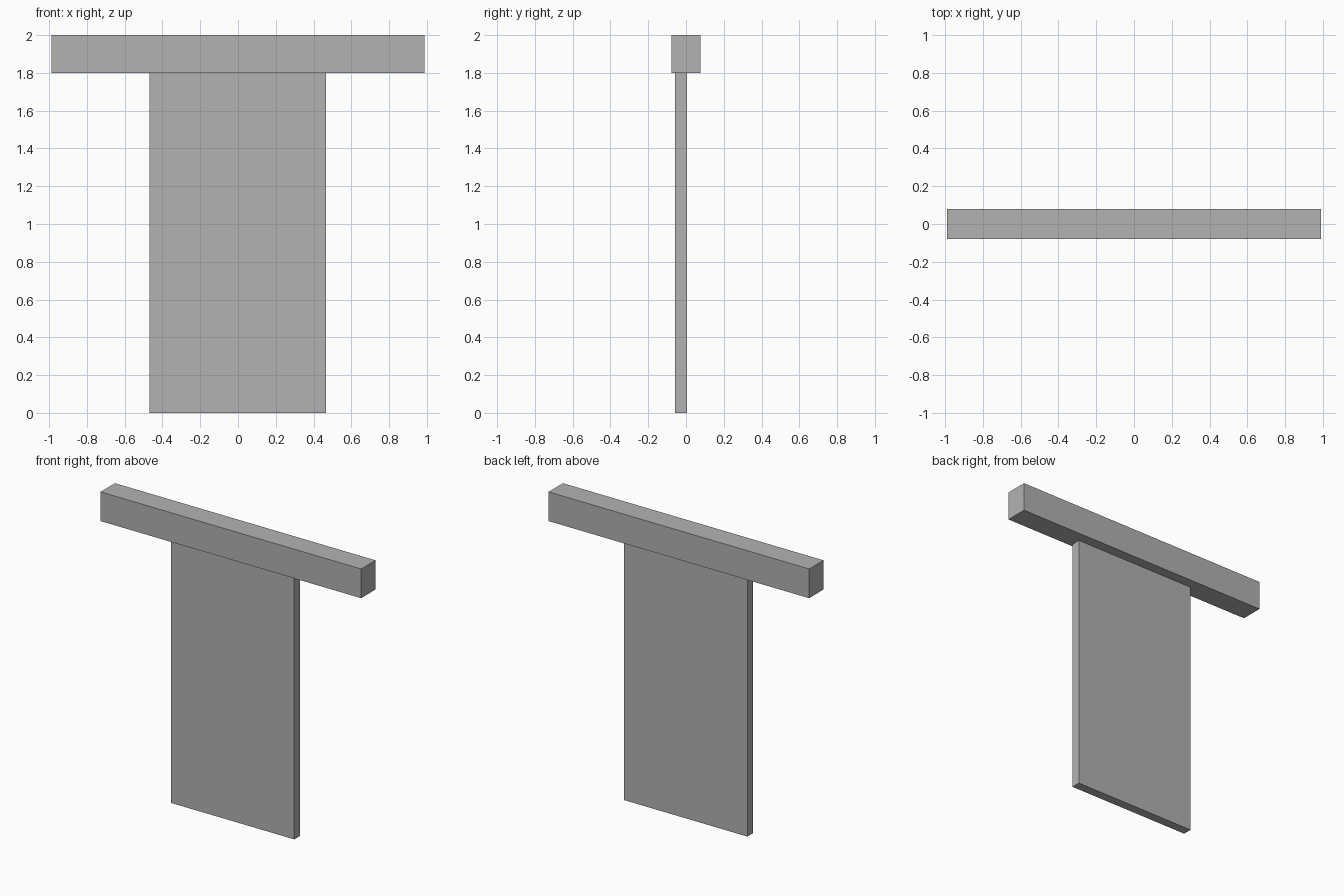
import bpy

if "Cube" in bpy.data.objects:
    bpy.data.objects.remove(bpy.data.objects["Cube"])

# Single plain grey for both parts
grey = bpy.data.materials.new("plain_grey")
grey.diffuse_color = (0.448, 0.448, 0.448, 1.0)
grey.use_nodes = True
grey.node_tree.nodes["Principled BSDF"].inputs["Base Color"].default_value = grey.diffuse_color


def box(name, low, high):
    """Box spanning two opposite corners."""
    bpy.ops.mesh.primitive_cube_add(
        size=1, location=[(a + b) / 2 for a, b in zip(low, high)])
    obj = bpy.context.object
    obj.name = name
    obj.scale = [b - a for a, b in zip(low, high)]
    bpy.ops.object.transform_apply(location=False, rotation=False, scale=True)
    obj.data.materials.append(grey)
    return obj


# Long crossbar on top
box("crossbar", (-0.988, -0.078, 1.8), (0.988, 0.078, 2.0))

# Thin hanging panel, set towards the front of the crossbar
box("panel", (-0.469, -0.058, 0.0), (0.467, 0.006, 1.8))
